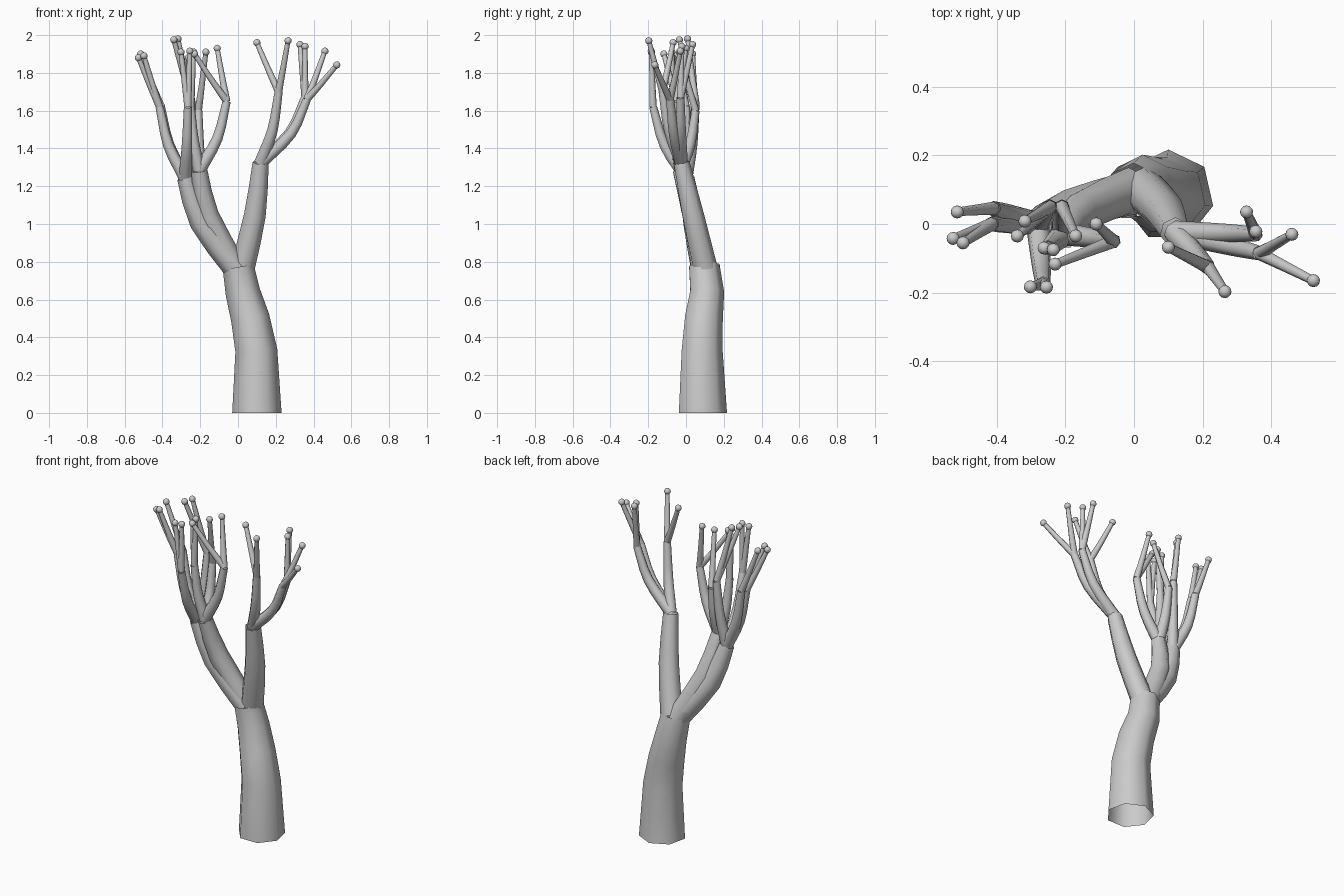
import bpy, bmesh, math
from mathutils import Vector

if "Cube" in bpy.data.objects:
    bpy.data.objects.remove(bpy.data.objects["Cube"])

SIDES = 7


def catmull(p, steps):
    """Sample a smooth path through 4D points (x, y, z, radius)."""
    p = [Vector(q) for q in p]
    ext = [p[0] * 2 - p[1]] + p + [p[-1] * 2 - p[-2]]
    out = []
    for i in range(1, len(ext) - 2):
        a, b, c, d = ext[i - 1:i + 3]
        for s in range(steps):
            t = s / steps
            out.append(0.5 * (2 * b + (c - a) * t + (2 * a - 5 * b + 4 * c - d) * t * t
                              + (3 * b - a - 3 * c + d) * t ** 3))
    return out + [p[-1]]


def tube(name, pts, steps=1, flat_start=False):
    """Open-ended tapering seven-sided tube."""
    path = catmull(pts, steps)
    bm = bmesh.new()
    rings = []
    for i, q in enumerate(path):
        t = (path[min(i + 1, len(path) - 1)] - path[max(i - 1, 0)]).to_3d().normalized()
        if flat_start and i == 0:
            t = Vector((0, 0, 1))
        u = Vector((0, 1, 0))
        u = (u - t * u.dot(t)).normalized()
        v = t.cross(u)
        rings.append([bm.verts.new(q.to_3d() + q.w * (u * math.cos(a) + v * math.sin(a)))
                      for a in (2 * math.pi * k / SIDES for k in range(SIDES))])
    for r, s in zip(rings, rings[1:]):
        for k in range(SIDES):
            j = (k + 1) % SIDES
            bm.faces.new((r[k], r[j], s[j], s[k]))
    for f in bm.faces:
        f.smooth = True
    me = bpy.data.meshes.new(name)
    bm.to_mesh(me)
    bm.free()
    bpy.context.collection.objects.link(bpy.data.objects.new(name, me))


def shoot(name, start, end, side, rise, r0, r1):
    """Tube that spreads sideways first, then turns upward."""
    a, b = Vector(start), Vector(end)
    d = b - a
    mid = a + Vector((d.x * side, d.y * side, d.z * rise))
    tube(name, [(*a, r0), (*mid, (r0 + r1) / 2), (*b, r1)], steps=3)


def bud(tip):
    """Small round bud at a twig end."""
    bpy.ops.mesh.primitive_uv_sphere_add(segments=12, ring_count=8, radius=0.019, location=tip)
    bpy.context.object.name = "bud"
    bpy.ops.object.shade_smooth()


# Trunk
tube("trunk", [(0.10, 0.083, 0, 0.134), (0.097, 0.08, 0.33, 0.114), (0.065, 0.09, 0.5, 0.105),
               (0.025, 0.108, 0.64, 0.094), (0, 0.093, 0.78, 0.085)], flat_start=True)

# Main limbs: start, elbow and end, each carrying its own crown of branches
LEFT, INNER, RIGHT = (-0.28, 0, 1.245), (-0.205, -0.03, 1.285), (0.12, -0.025, 1.325)
for name, start, elbow, end in (
        ("limb_left", (-0.01, 0.09, 0.76), (-0.2, 0.04, 1.01), LEFT),
        ("limb_inner", (-0.01, 0.1, 0.76), (-0.16, 0.035, 1.05), INNER),
        ("limb_right", (0.025, 0.1, 0.77), (0.09, 0.035, 1.05), RIGHT)):
    tube(name, [(*start, 0.066), (*elbow, 0.059), (*end, 0.044)], steps=2)

# Branch ends, each with the tips of its twigs
crowns = (
    (LEFT, {(-0.41, 0.045, 1.63): [(-0.515, 0.035, 1.9)],
            (-0.415, 0, 1.62): [(-0.527, -0.042, 1.88), (-0.498, -0.055, 1.89)],
            (-0.265, -0.175, 1.62): [(-0.302, -0.183, 1.91), (-0.255, -0.184, 1.915)],
            (-0.245, 0.05, 1.65): [(-0.34, -0.035, 1.975), (-0.318, 0.008, 1.98)]}),
    (INNER, {(-0.06, -0.05, 1.65): [(-0.11, 0, 1.93), (-0.23, -0.117, 1.9)],
             (-0.21, 0.05, 1.6): [(-0.17, -0.035, 1.91)],
             (-0.25, -0.07, 1.62): [(-0.262, -0.07, 1.88), (-0.235, -0.075, 1.91)]}),
    (RIGHT, {(0.215, -0.125, 1.7): [(0.1, -0.068, 1.96), (0.265, -0.197, 1.97)],
             (0.355, -0.03, 1.67): [(0.328, 0.035, 1.95), (0.355, -0.022, 1.94)],
             (0.365, -0.085, 1.66): [(0.46, -0.03, 1.915), (0.523, -0.165, 1.842)]}),
)
for start, crown in crowns:
    for end, tips in crown.items():
        shoot("branch", start, end, 0.66, 0.46, 0.035, 0.022)
        for tip in tips:
            shoot("twig", end, tip, 0.45, 0.43, 0.02, 0.013)
            bud(tip)
